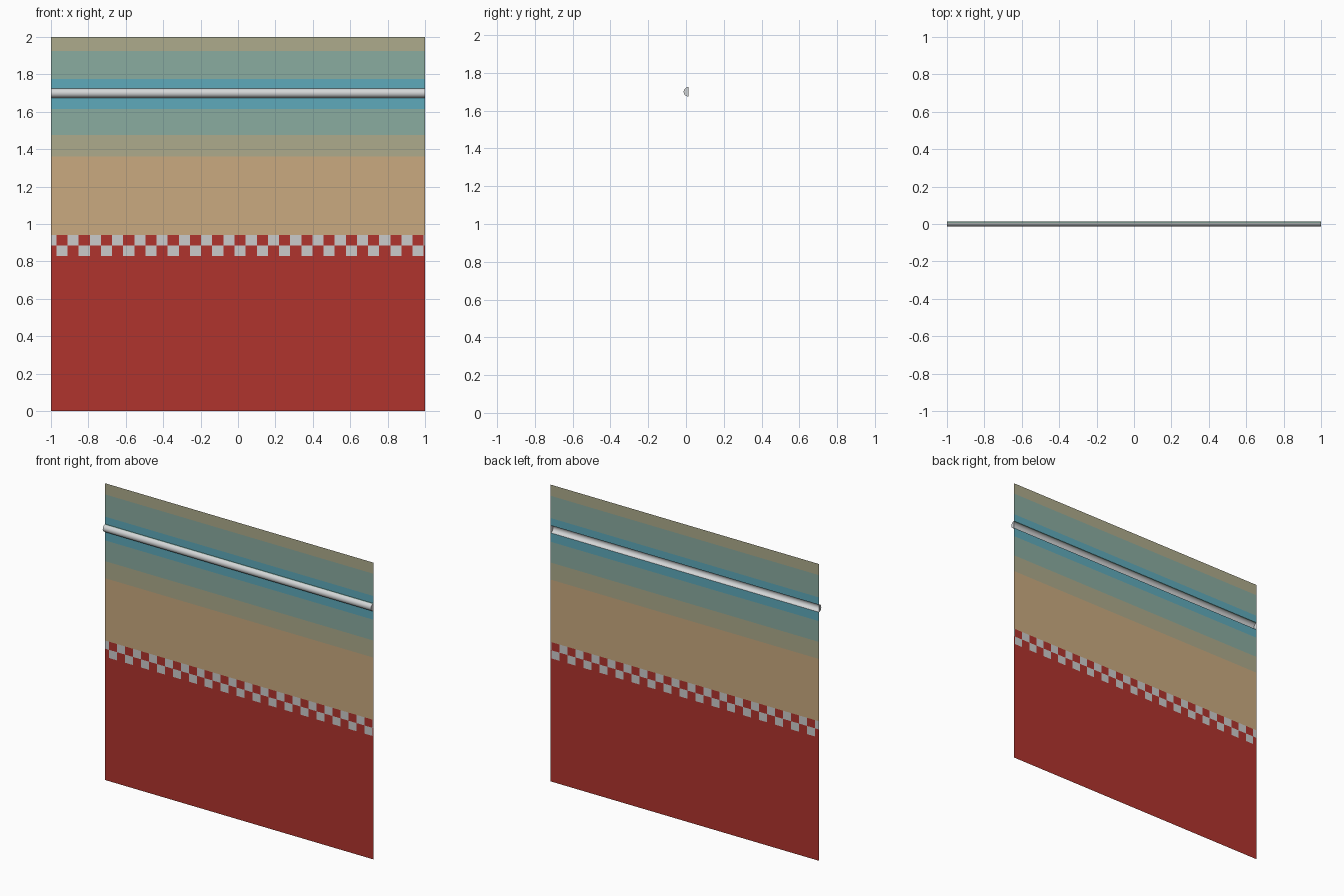
import bpy, bmesh, math

if "Cube" in bpy.data.objects:
    bpy.data.objects.remove(bpy.data.objects["Cube"])

Y = 0.0125            # plane of the wall; the rail bulges forward to -Y
R = 0.025             # rail radius
RAIL_Z = 1.70


def material(name, rgb):
    m = bpy.data.materials.new(name)
    lin = [((c / 255 + 0.055) / 1.055) ** 2.4 for c in rgb]
    m.diffuse_color = (*lin, 1)
    m.use_nodes = True
    m.node_tree.nodes["Principled BSDF"].inputs["Base Color"].default_value = m.diffuse_color
    return m


MATS = [
    material("red", (176, 52, 45)),
    material("light_grey", (203, 203, 203)),
    material("tan", (202, 170, 128)),
    material("olive", (174, 171, 140)),
    material("muted_teal", (138, 172, 160)),
    material("blue", (95, 170, 187)),
    material("rail_grey", (212, 214, 215)),
]
RED, GREY, TAN, OLIVE, TEAL, BLUE, RAIL = range(7)


def finish(name, bm):
    bmesh.ops.remove_doubles(bm, verts=bm.verts, dist=1e-5)
    me = bpy.data.meshes.new(name)
    bm.to_mesh(me)
    bm.free()
    for m in MATS:
        me.materials.append(m)
    ob = bpy.data.objects.new(name, me)
    bpy.context.collection.objects.link(ob)
    return ob


def quad(bm, x0, x1, z0, z1, mat):
    vs = [bm.verts.new((x, Y, z)) for x, z in ((x0, z0), (x1, z0), (x1, z1), (x0, z1))]
    bm.faces.new(vs).material_index = mat


# Wall: painted horizontal bands, open behind the rail
bm = bmesh.new()
bands = [(0, 0.83, RED), (0.94, 1.36, TAN), (1.36, 1.475, OLIVE), (1.475, 1.615, TEAL),
         (1.615, RAIL_Z - R, BLUE), (RAIL_Z + R, 1.775, BLUE), (1.775, 1.925, TEAL),
         (1.925, 2.0, OLIVE)]
for z0, z1, mat in bands:
    quad(bm, -1, 1, z0, z1, mat)

# Two-row checker border
STEP = 0.0595
start = -0.941 - STEP / 2
edges = [-1.0] + [x for x in (start + i * STEP for i in range(34)) if -0.999 < x < 0.999] + [1.0]
for i, (x0, x1) in enumerate(zip(edges, edges[1:])):
    odd = i % 2
    quad(bm, x0, x1, 0.885, 0.94, RED if odd else GREY)
    quad(bm, x0, x1, 0.83, 0.885, GREY if odd else RED)
finish("wall_panel", bm)

# Rail: half-round shell with closed ends
bm = bmesh.new()
N = 10
ends = []
for x in (-1, 1):
    arc = [math.pi * k / N for k in range(N + 1)]
    ends.append([bm.verts.new((x, Y - R * math.sin(a), RAIL_Z + R * math.cos(a))) for a in arc])
left, right = ends
for k in range(N):
    f = bm.faces.new((left[k], left[k + 1], right[k + 1], right[k]))
    f.material_index = TEAL if k == 0 else RAIL   # painted seam on top
    f.smooth = True
for cap in (left[::-1], right):
    bm.faces.new(cap).material_index = RAIL
bmesh.ops.recalc_face_normals(bm, faces=bm.faces)
# make sure the shell faces forward
front = min(bm.faces, key=lambda f: f.calc_center_median().y)
front.normal_update()
if front.normal.y > 0:
    bmesh.ops.reverse_faces(bm, faces=bm.faces)
rail = finish("half_round_rail", bm)
bpy.context.view_layer.objects.active = rail
rail.select_set(True)
bpy.ops.object.shade_smooth_by_angle(angle=math.radians(40))
